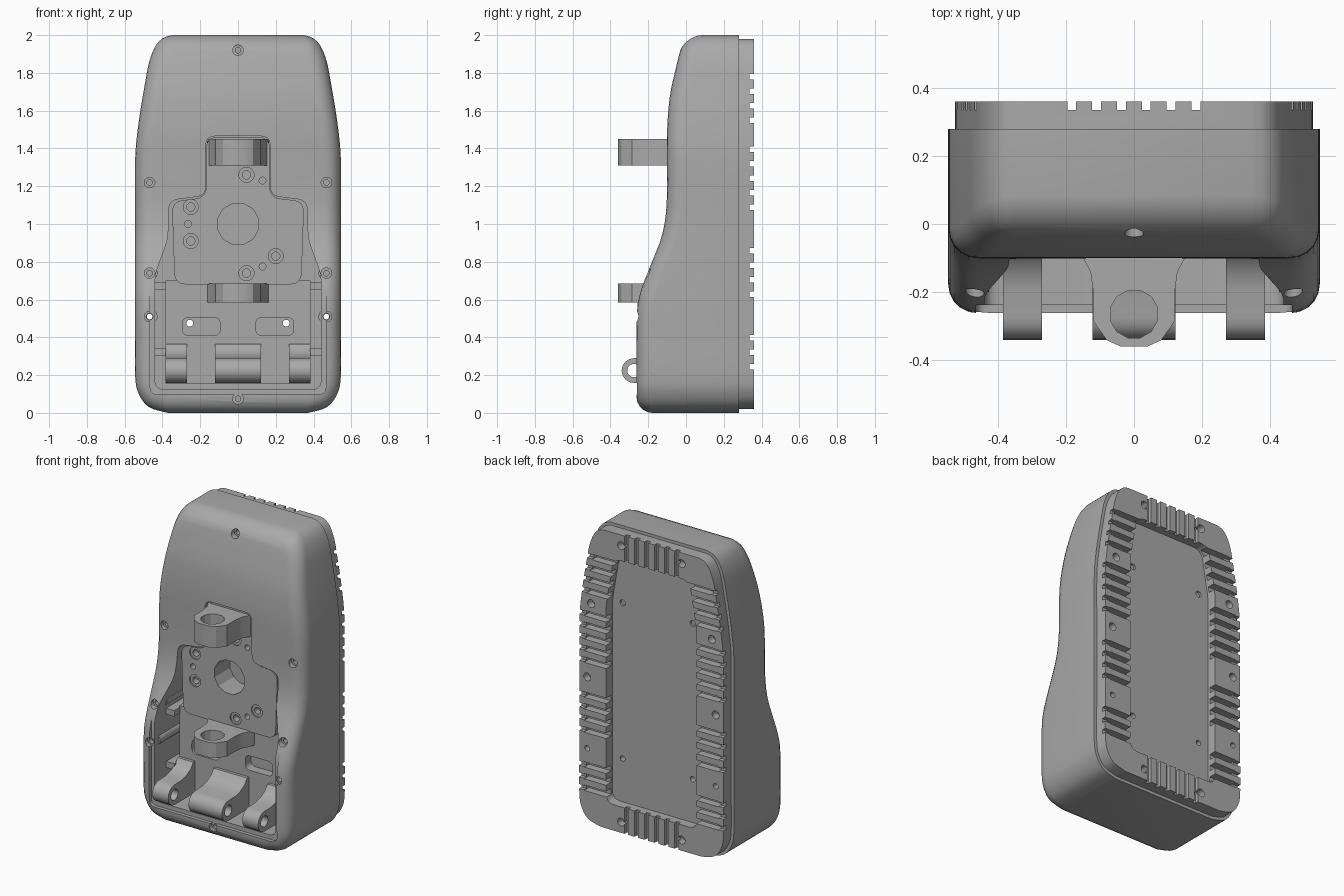
import bpy, bmesh, math
from mathutils import Vector

if "Cube" in bpy.data.objects:
    bpy.data.objects.remove(bpy.data.objects["Cube"])

grey = bpy.data.materials.new("plain grey")
grey.use_nodes = True
grey.diffuse_color = (0.4, 0.4, 0.4, 1)
grey.node_tree.nodes["Principled BSDF"].inputs["Base Color"].default_value = (0.4, 0.4, 0.4, 1)


def finish(name, bm):
    bmesh.ops.recalc_face_normals(bm, faces=bm.faces)
    mesh = bpy.data.meshes.new(name)
    bm.to_mesh(mesh)
    bm.free()
    mesh.materials.append(grey)
    ob = bpy.data.objects.new(name, mesh)
    bpy.context.collection.objects.link(ob)
    return ob


def prism(name, pts, axis, a, b):
    """Extrude a 2D polygon along an axis from a to b."""
    place = {"x": lambda p, t: (t, p[0], p[1]),
             "y": lambda p, t: (p[0], t, p[1]),
             "z": lambda p, t: (p[0], p[1], t)}[axis]
    bm = bmesh.new()
    lo = [bm.verts.new(place(p, a)) for p in pts]
    hi = [bm.verts.new(place(p, b)) for p in pts]
    bm.faces.new(lo)
    bm.faces.new(hi)
    for i in range(len(pts)):
        j = (i + 1) % len(pts)
        bm.faces.new((lo[i], lo[j], hi[j], hi[i]))
    return finish(name, bm)


def circle(x, y, r, n=16):
    return [(x + r * math.cos(math.tau * (i + .5) / n),
             y + r * math.sin(math.tau * (i + .5) / n)) for i in range(n)]


def rect(x0, x1, z0, z1):
    return [(x0, z0), (x1, z0), (x1, z1), (x0, z1)]


def mirrored(half):
    return half + [(-x, z) for x, z in reversed(half)]


def rounded(pts, r, n=5):
    out = []
    for i, p in enumerate(pts):
        p = Vector(p)
        u, v = Vector(pts[i - 1]) - p, Vector(pts[(i + 1) % len(pts)]) - p
        a = p + u.normalized() * min(r, u.length * .45)
        b = p + v.normalized() * min(r, v.length * .45)
        for k in range(n + 1):
            t = k / n
            out.append(tuple(a * (1 - t) ** 2 + p * 2 * t * (1 - t) + b * t * t))
    return out


def spline(pts, n=4):
    pts = [Vector(p) for p in pts]
    ext = [pts[0]] + pts + [pts[-1]]
    out = []
    for a, b, c, d in zip(ext, ext[1:], ext[2:], ext[3:]):
        for k in range(n):
            t = k / n
            out.append(b + (c - a) * .5 * t + (a * 2 - b * 5 + c * 4 - d) * .5 * t * t
                       + (b * 3 - a - c * 3 + d) * .5 * t ** 3)
    return out + [pts[-1]]


def cut(target, pts, axis, a, b):
    tool = prism("cutter", pts, axis, a, b)
    tool.hide_render = True
    mod = target.modifiers.new("cut", "BOOLEAN")
    mod.operation, mod.solver, mod.object = "DIFFERENCE", "EXACT", tool
    bpy.context.view_layer.objects.active = target
    bpy.ops.object.modifier_apply(modifier=mod.name)
    bpy.data.objects.remove(tool)


# Silhouette of the housing and its front profile
side = spline([(.37, 0), (.47, .03), (.525, .1), (.545, .2), (.545, .45), (.545, .7), (.545, .9),
               (.545, 1.1), (.545, 1.3), (.54, 1.42), (.52, 1.58), (.495, 1.73), (.47, 1.86),
               (.435, 1.945), (.395, 1.985), (.35, 2)])
loop = [Vector(p) for p in mirrored([tuple(p) for p in side])]
profile = spline([(0, -.262), (.3, -.262), (.55, -.26), (.66, -.235), (.8, -.18), (.93, -.13),
                  (1.08, -.104), (1.3, -.1), (1.5, -.1), (1.68, -.085), (1.82, -.055),
                  (1.92, -.03), (2, 0)])


def front(z):
    for p, q in zip(profile, profile[1:]):
        if z <= q.x:
            return p.y + (q.y - p.y) * (z - p.x) / (q.x - p.x)
    return profile[-1].y


def inset(d):
    out = []
    for i, p in enumerate(loop):
        e = (p - loop[i - 1]).normalized() + (loop[(i + 1) % len(loop)] - p).normalized()
        e.normalize()
        out.append((p.x - e.y * d, p.y + e.x * d))
    return out


# Housing shell: rings from the back rim over the rounded front edge
R = .085
bm = bmesh.new()
rings = [[bm.verts.new((x, .28, z)) for x, z in inset(0)]]
for k in range(6):
    a = k / 5 * math.pi / 2
    rings.append([bm.verts.new((x, front(z) + R * (1 - math.sin(a)), z))
                  for x, z in inset(R * (1 - math.cos(a)))])
N = len(loop)
for p, q in zip(rings, rings[1:]):
    for i in range(N):
        j = (i + 1) % N
        bm.faces.new((p[i], p[j], q[j], q[i]))
bm.faces.new(rings[0])
for i in range(N // 2 - 1):
    r = rings[-1]
    bm.faces.new((r[i], r[i + 1], r[N - 2 - i], r[N - 1 - i]))
housing = finish("housing", bm)

# Front cavity with a shallow lip
cut(housing, rounded(mirrored([(.44, .125), (.44, .73), (.37, .92), (.365, 1.125),
                               (.17, 1.15), (.17, 1.465)]), .05), "y", -.5, .08)
cut(housing, rounded(mirrored([(.465, .097), (.465, .7)]), .04), "y", -.5, -.238)

# Screw holes in the housing front
screws = [(0, 1.92), (0, .075)] + [(s * .468, z) for s in (-1, 1) for z in (1.22, .74, .51)]
for x, z in screws:
    cut(housing, circle(x, z, .028), "y", -.5, front(z) + .03)
    cut(housing, circle(x, z, .015, 12), "y", -.5, .1)

# Mounting plate with its neck
plate = prism("mounting_plate", rounded(mirrored([(.335, .68), (.35, 1.12), (.168, 1.14),
                                                  (.168, 1.46)]), .06), "y", -.09, .085)
cut(plate, circle(0, 1, .112, 12), "y", -.3, .07)
for x, z in ((.045, 1.26), (-.25, 1.09), (-.25, .91), (.2, .83), (.045, .74)):
    cut(plate, circle(x, z, .04), "y", -.3, -.082)
    cut(plate, circle(x, z, .022), "y", -.3, -.04)
for x, z in ((.13, 1.23), (-.265, 1), (.13, .775)):
    cut(plate, circle(x, z, .018), "y", -.3, -.05)

# Lower block behind the hinge, with two rounded slots
block = prism("hinge_block", rect(-.385, .385, .155, .7), "y", -.06, .085)
for s in (-1, 1):
    cut(block, rounded(rect(s * .195 - .1, s * .195 + .1, .41, .505), .035), "y", -.3, 0)

# Pivot lugs above and below the plate
lug = mirrored([(.165, -.05), (.15, -.1), (.128, -.14), (.12, -.2), (.12, -.285),
                (.08, -.342), (.04, -.36)])
for name, z0, z1 in (("upper_pivot_lug", 1.31, 1.45), ("lower_pivot_lug", .585, .685)):
    ob = prism(name, lug, "z", z0, z1)
    cut(ob, circle(0, -.265, .072, 12), "z", z0 - .1, z1 + .1)

# Hinge knuckles along the bottom
knuckle = [(-.05, .158), (-.275, .158)]
for k in range(1, 9):
    a = -math.pi / 2 - k / 8 * math.pi
    knuckle.append((-.275 + .066 * math.cos(a), .224 + .066 * math.sin(a)))
knuckle += [(-.2, .292), (-.15, .305), (-.105, .33), (-.08, .365), (-.05, .365)]
for name, x0, x1 in (("right_knuckle", -.385, -.27), ("middle_knuckle", -.122, .122),
                     ("left_knuckle", .27, .385)):
    ob = prism(name, knuckle, "x", x0, x1)
    cut(ob, circle(-.275, .224, .036), "x", x0 - .05, x1 + .05)

# Screw bosses and ribs in the side pockets
bosses = []
for s, label in ((-1, "right"), (1, "left")):
    for z, y in ((.74, -.13), (.51, -.2)):
        ob = prism(label + "_screw_boss", circle(s * .462, z, .036), "y", y, .09)
        cut(ob, circle(s * .468, z, .015, 12), "y", -.4, .2)
    for z in (.3, .65):
        prism(label + "_pocket_rib", rect(*sorted((s * .38, s * .45)), z, z + .04), "y", -.12, .085)

# Finned back plate with a recessed panel
sink = prism("back_plate", inset(.02), "y", .275, .36)
cut(sink, rounded(mirrored([(.33, .19), (.33, 1.5), (.275, 1.81)]), .06), "y", .295, .5)
side_screws = (.51, .98, 1.47)
for k in range(21):
    z = .245 + k * .0767
    if min(abs(z - c) for c in side_screws) < .045:
        continue
    for s in (-1, 1):
        cut(sink, rect(*sorted((s * .2, s * .6)), z - .014, z + .014), "y", .335, .5)
        edge = .49 - max(0, z - 1.45) * .17
        cut(sink, rect(*sorted((s * .26, s * edge)), z - .018, z + .018), "y", .31, .5)
for k in range(6):
    x = -.183 + k * .073
    for z0, z1 in ((-.1, .25), (1.75, 2.1)):
        cut(sink, rect(x - .013, x + .013, z0, z1), "y", .335, .5)
for s in (-1, 1):
    for x, z in [(.468, .98), (.44, 1.47), (.22, .09), (.22, 1.91)]:
        cut(sink, circle(s * x, z, .026), "y", .31, .5)
    cut(sink, circle(s * .255, 1.5, .02), "y", .28, .5)

# Holes running right through
for s in (-1, 1):
    for x, z in ((.255, .475), (.468, .51)):
        for ob in (housing, sink, block):
            if ob is block and x > .4:
                continue
            cut(ob, circle(s * x, z, .018), "y", -.6, .6)

bpy.ops.object.select_all(action="DESELECT")
for ob in bpy.context.scene.objects:
    if ob.type == "MESH" and grey.name in ob.data.materials:
        ob.select_set(True)
        bpy.context.view_layer.objects.active = ob
bpy.ops.object.shade_smooth_by_angle(angle=math.radians(26))
